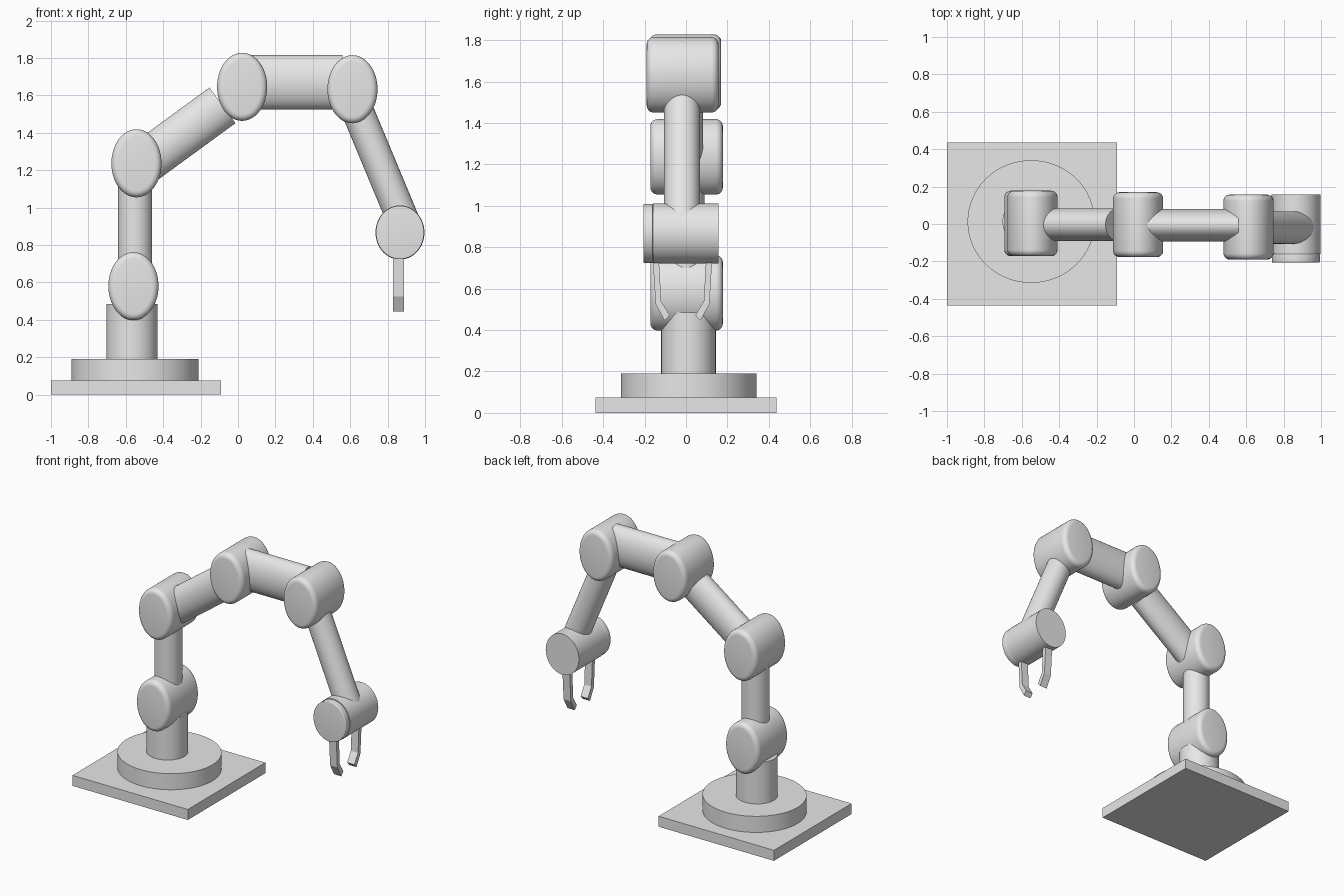
import bpy, bmesh
from mathutils import Vector, Matrix

if "Cube" in bpy.data.objects:
    bpy.data.objects.remove(bpy.data.objects["Cube"], do_unlink=True)

GREY = (0.8, 0.8, 0.8, 1)
metal = bpy.data.materials.new("light grey metal")
metal.use_nodes = True
metal.diffuse_color = GREY
metal.node_tree.nodes["Principled BSDF"].inputs["Base Color"].default_value = GREY


def add_object(name, bm, smooth=True):
    bmesh.ops.recalc_face_normals(bm, faces=bm.faces)
    mesh = bpy.data.meshes.new(name)
    bm.to_mesh(mesh)
    bm.free()
    mesh.materials.append(metal)
    obj = bpy.data.objects.new(name, mesh)
    bpy.context.collection.objects.link(obj)
    if smooth:
        bpy.ops.object.select_all(action="DESELECT")
        obj.select_set(True)
        bpy.context.view_layer.objects.active = obj
        bpy.ops.object.shade_smooth_by_angle(angle=0.6)
    return obj


def tube(name, start, end, ry, rside, bevel=0):
    """Elliptical cylinder from start to end; ry lies across the arm."""
    start, end = Vector(start), Vector(end)
    axis = (end - start).normalized()
    across = Vector((1, 0, 0)) if abs(axis.y) > 0.9 else Vector((0, 1, 0))
    side = axis.cross(across)
    frame = Matrix((across * ry, side * rside, end - start)).transposed().to_4x4()
    frame.translation = (start + end) / 2
    bm = bmesh.new()
    bmesh.ops.create_cone(bm, cap_ends=True, segments=64, radius1=1,
                          radius2=1, depth=1, matrix=frame)
    if bevel:
        rims = [e for e in bm.edges if any(len(f.verts) > 4 for f in e.link_faces)]
        bmesh.ops.bevel(bm, geom=rims, offset=bevel, segments=5,
                        profile=0.5, affect="EDGES")
    return add_object(name, bm)


# Base plate, turntable and column
bm = bmesh.new()
bmesh.ops.create_cube(bm, size=1, matrix=Matrix.Translation((-0.545, 0, 0.0375))
                      @ Matrix.Diagonal((0.91, 0.874, 0.075, 1)))
add_object("base_plate", bm, smooth=False)
tube("turntable", (-0.55, 0.013, 0.07), (-0.55, 0.013, 0.19), 0.328, 0.34)
tube("column", (-0.567, 0.012, 0.18), (-0.567, 0.012, 0.485), 0.132, 0.136)

# Rounded joint housings: x, z, y from, y to
joints = {
    "shoulder_joint": (-0.559, 0.58, -0.172, 0.178),
    "lower_elbow_joint": (-0.543, 1.237, -0.172, 0.178),
    "upper_elbow_joint": (0.022, 1.646, -0.177, 0.17),
    "wrist_joint": (0.612, 1.633, -0.19, 0.157),
}
for name, (x, z, y0, y1) in joints.items():
    tube(name, (x, y0, z), (x, y1, z), 0.134, 0.182, bevel=0.034)

# Arm links
tube("lower_link", (-0.55, 0, 0.6), (-0.55, 0, 1.2), 0.089, 0.091)
tube("middle_link", (-0.495, -0.004, 1.246), (-0.083, -0.004, 1.547), 0.087, 0.118)
tube("upper_link", (0.05, -0.007, 1.67), (0.56, -0.007, 1.67), 0.087, 0.145)
tube("wrist_link", (0.625, -0.019, 1.552), (0.885, -0.019, 0.928), 0.087, 0.086)

# Gripper housing with its end cap
tube("gripper_housing", (0.866, -0.16, 0.867), (0.866, 0.157, 0.867), 0.131, 0.145)
tube("gripper_cap", (0.866, -0.206, 0.867), (0.866, -0.16, 0.867), 0.129, 0.143, bevel=0.006)

# Bent fingers, mirrored about the gripper's middle
profile = [(0.146, 0.78), (0.130, 0.525), (0.086, 0.445),
           (0.062, 0.472), (0.103, 0.54), (0.116, 0.78)]
for name, sign in (("left_finger", 1), ("right_finger", -1)):
    bm = bmesh.new()
    face = bm.faces.new([bm.verts.new((0.83, sign * y - 0.017, z)) for y, z in profile])
    swept = bmesh.ops.extrude_face_region(bm, geom=[face])["geom"]
    bmesh.ops.translate(bm, vec=(0.057, 0, 0),
                        verts=[v for v in swept if isinstance(v, bmesh.types.BMVert)])
    add_object(name, bm, smooth=False)
